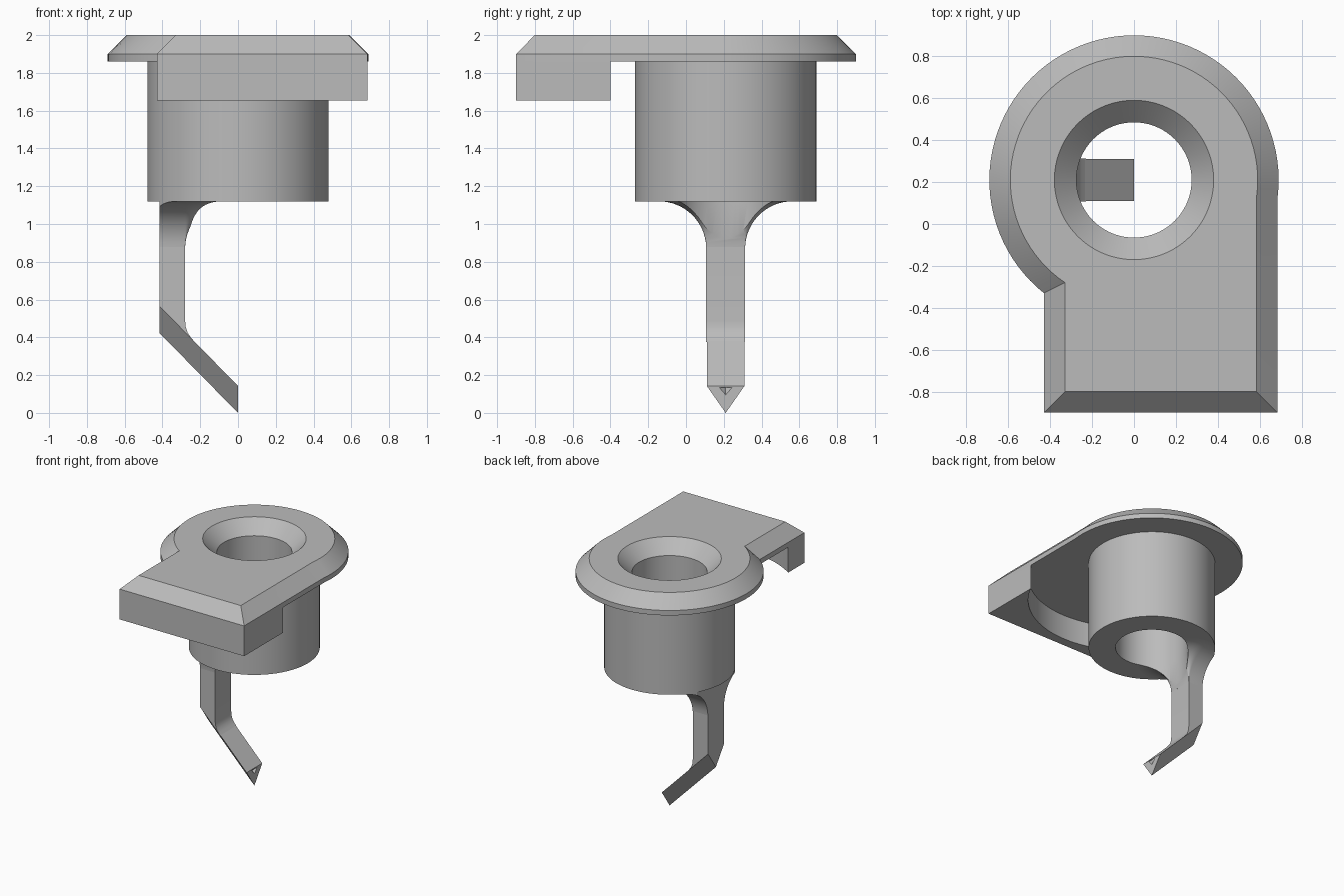
import bpy, bmesh, math
from math import pi, cos, sin, acos, atan2, sqrt, radians

cube = bpy.data.objects.get("Cube")
if cube:
    bpy.data.objects.remove(cube)

grey = bpy.data.materials.new("plain grey")
grey.use_nodes = True
grey.diffuse_color = (0.5, 0.5, 0.5, 1)
grey.node_tree.nodes["Principled BSDF"].inputs["Base Color"].default_value = (0.5, 0.5, 0.5, 1)

CY = 0.21            # y of the bore axis
TOP, RIM, UNDER, FOOT, LIP = 2.0, 1.9, 1.86, 1.12, 1.655
BORE, BARREL, FLANGE = 0.275, 0.48, 0.69


def arc(cx, cy, r, a0, a1, n):
    return [(cx + r * cos(a0 + (a1 - a0) * i / n), cy + r * sin(a0 + (a1 - a0) * i / n))
            for i in range(n + 1)]


def loft(name, rings, closed=False):
    """Skin equal-length rings of 3D points; cap the ends unless closed."""
    bm = bmesh.new()
    rows = [[bm.verts.new(p) for p in ring] for ring in rings]
    n = len(rows[0])
    pairs = list(zip(rows, rows[1:])) + ([(rows[-1], rows[0])] if closed else [])
    for a, b in pairs:
        for i in range(n):
            j = (i + 1) % n
            bm.faces.new((a[i], a[j], b[j], b[i]))
    if not closed:
        bm.faces.new(rows[0][::-1])
        bm.faces.new(rows[-1])
    bmesh.ops.recalc_face_normals(bm, faces=bm.faces)
    mesh = bpy.data.meshes.new(name)
    bm.to_mesh(mesh)
    bm.free()
    mesh.materials.append(grey)
    obj = bpy.data.objects.new(name, mesh)
    bpy.context.collection.objects.link(obj)
    return obj


def flat(points, z):
    return [(x, y, z) for x, y in points]


def turned(name, profile, closed=False, n=72):
    """Rings of (radius, z) around the bore axis."""
    return loft(name, [flat(arc(0, CY, r, 0, 2 * pi, n)[:-1], z) for r, z in profile], closed)


def activate(obj):
    bpy.ops.object.select_all(action='DESELECT')
    obj.select_set(True)
    bpy.context.view_layer.objects.active = obj


def boolean(obj, cutter, operation):
    mod = obj.modifiers.new("cut", 'BOOLEAN')
    mod.operation, mod.object, mod.solver = operation, cutter, 'EXACT'
    activate(obj)
    bpy.ops.object.modifier_apply(modifier=mod.name)
    bpy.data.objects.remove(cutter)


# Flange plate: round end running into an offset rectangular tab, chamfered top
def outline(inset):
    r, right, left = FLANGE - inset, 0.685 - inset, 0.43 - inset
    front = -0.9 + inset
    rim = arc(0, CY, r, -acos(right / r), pi + acos(left / r), 64)
    return rim + [(-left, front), (right, front)]


plate = loft("flange_plate", [flat(outline(0), UNDER), flat(outline(0), RIM),
                              flat(outline(0.1), TOP)])
sink = turned("countersink_cutter", [(BORE, 1.5), (BORE, 1.895), (0.38, TOP), (0.38, 2.1)])
boolean(plate, sink, 'DIFFERENCE')

# Barrel below the flange
barrel = turned("barrel", [(BORE, FOOT), (BARREL, FOOT), (BARREL, UNDER), (BORE, UNDER)], True)

# Hanging lip at the front, hollowed by an arc behind
LC, LR = -0.06, 0.765
start = -acos(0.685 / LR)
end = -pi + acos(0.43 / LR)
lip_plan = [(-0.43, -0.9), (0.685, -0.9)] + arc(0, LC, LR, start, end, 32)
lip = loft("front_lip", [flat(lip_plan, LIP), flat(lip_plan, UNDER)])

# Flared root of the prong, trimmed to the barrel's ring
OUT, INN, HALF, FILLET = -0.415, -0.28, 0.103, 0.25
rings = []
for k in range(17):
    t = radians(2) + (pi / 2 - radians(2)) * k / 16
    d = FILLET * (1 - cos(t))
    plan = [(OUT, CY - HALF - d)]
    plan += arc(INN, CY - HALF, d, -pi / 2, 0, 10)
    plan += arc(INN, CY + HALF, d, 0, pi / 2, 10)
    plan += [(OUT, CY + HALF + d)]
    rings.append(flat(plan, FOOT - FILLET + FILLET * sin(t)))
root = loft("prong_root", rings)
ring = turned("ring_cutter", [(BORE, 0.7), (BARREL, 0.7), (BARREL, 1.3), (BORE, 1.3)], True)
boolean(root, ring, 'INTERSECT')

# Straight prong with a softened inner bend
side = [(OUT, 0.885), (OUT, 0.565), (-0.23, 0.376), (-0.25, 0.4), (-0.267, 0.425),
        (-0.277, 0.455), (INN, 0.49), (INN, 0.885)]
prong = loft("prong", [[(x, CY + s * HALF, z) for x, z in side] for s in (-1, 1)])

# Slanted arm with a V-shaped underside, ending at the bore axis
def wedge(x, z, half, depth):
    return [(x, CY - half, z), (x, CY + half, z), (x, CY, z - depth)]


arm = loft("slanted_arm", [wedge(OUT, 0.565, HALF - 0.003, 0.143), wedge(0, 0.143, HALF - 0.003, 0.143)])
pocket = loft("pocket_cutter", [wedge(-0.08, 0.217, 0.035, 0.04), wedge(0.02, 0.115, 0.035, 0.04)])
boolean(arm, pocket, 'DIFFERENCE')

# Smooth the curves, keep the corners crisp
for obj in (plate, barrel, lip, root, prong, arm):
    activate(obj)
    bpy.ops.object.shade_smooth_by_angle(angle=radians(30))
